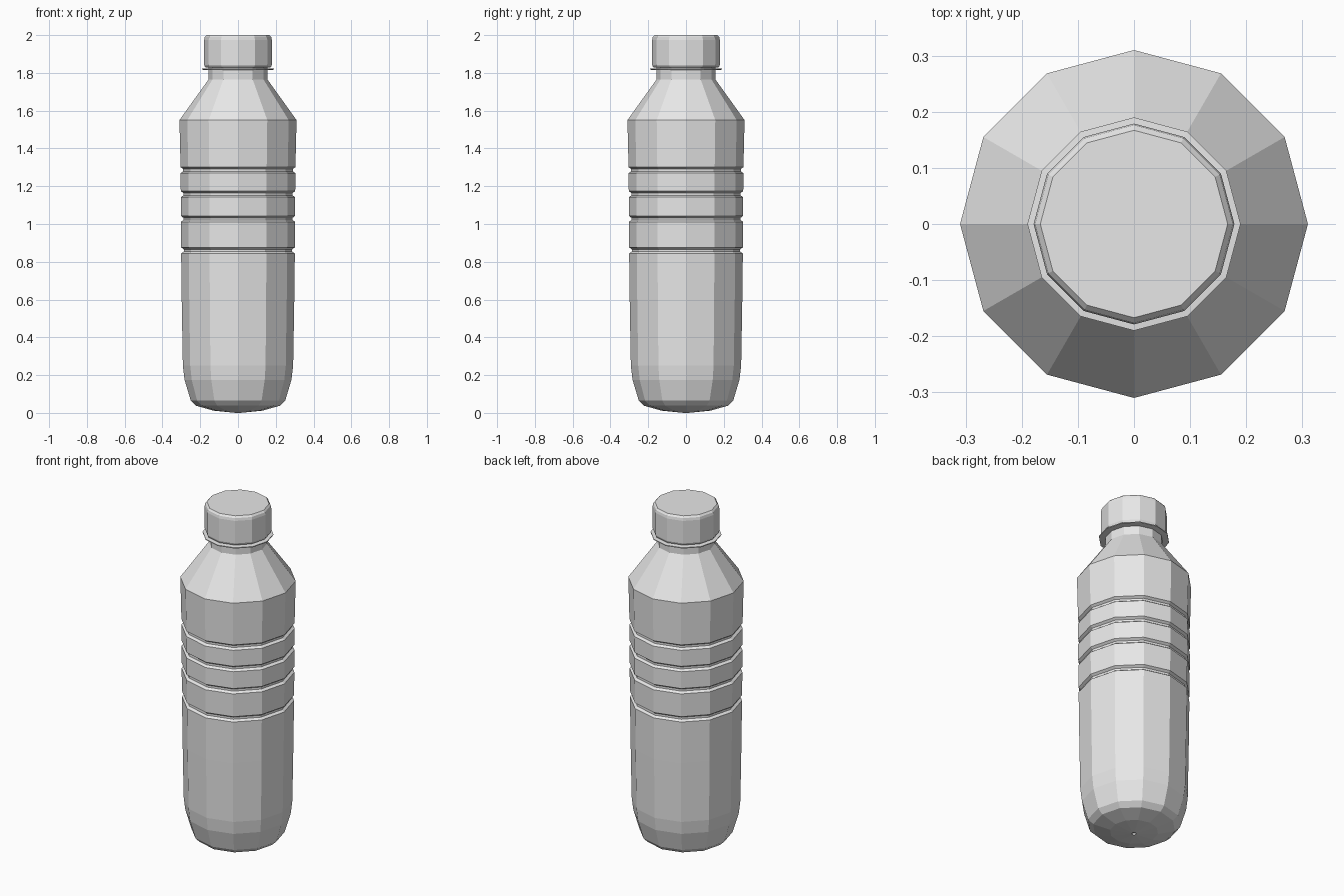
import bpy, bmesh, math

if "Cube" in bpy.data.objects:
    bpy.data.objects.remove(bpy.data.objects["Cube"])

SIDES = 12

grey = bpy.data.materials.new("plain grey")
grey.diffuse_color = (0.8, 0.8, 0.8, 1)
grey.use_nodes = True
grey.node_tree.nodes["Principled BSDF"].inputs["Base Color"].default_value = grey.diffuse_color


def lathe(name, profile, cap_start=True, cap_end=True):
    """Spin a (radius, height) profile into a flat-faced twelve-sided solid."""
    bm = bmesh.new()
    rings = []
    for r, z in profile:
        rings.append([bm.verts.new((r * math.cos(2 * math.pi * i / SIDES),
                                    r * math.sin(2 * math.pi * i / SIDES), z))
                      for i in range(SIDES)])
    for a, b in zip(rings, rings[1:]):
        for i in range(SIDES):
            j = (i + 1) % SIDES
            bm.faces.new((a[i], a[j], b[j], b[i]))
    if cap_start:
        bm.faces.new(rings[0][::-1])
    if cap_end:
        bm.faces.new(rings[-1])
    bmesh.ops.recalc_face_normals(bm, faces=bm.faces)
    mesh = bpy.data.meshes.new(name)
    bm.to_mesh(mesh)
    bm.free()
    mesh.materials.append(grey)
    obj = bpy.data.objects.new(name, mesh)
    bpy.context.collection.objects.link(obj)
    return obj


# Bottle body: dimpled rounded base, then straight wall
body = [(0.008, 0.008), (0.012, 0.0), (0.13, 0.012), (0.222, 0.038),
        (0.25, 0.065), (0.283, 0.175), (0.292, 0.25), (0.298, 0.6)]

# Four pinched grooves around the waist
for z, r in ((0.86, 0.301), (1.027, 0.303), (1.158, 0.303), (1.285, 0.304)):
    body += [(r, z - 0.016), (r - 0.014, z - 0.006),
             (r - 0.014, z + 0.006), (r, z + 0.016)]

# Shoulder and neck
body += [(0.31, 1.55), (0.156, 1.765), (0.156, 1.85)]
lathe("bottle_body", body)

# Thin collar under the cap
lathe("neck_collar", [(0.15, 1.814), (0.19, 1.817), (0.19, 1.822), (0.15, 1.825)],
      False, False)

# Screw cap with softened top and bottom edges
lathe("screw_cap", [(0.165, 1.828), (0.174, 1.83), (0.179, 1.842), (0.179, 1.975),
                    (0.176, 1.99), (0.167, 2.0)])
